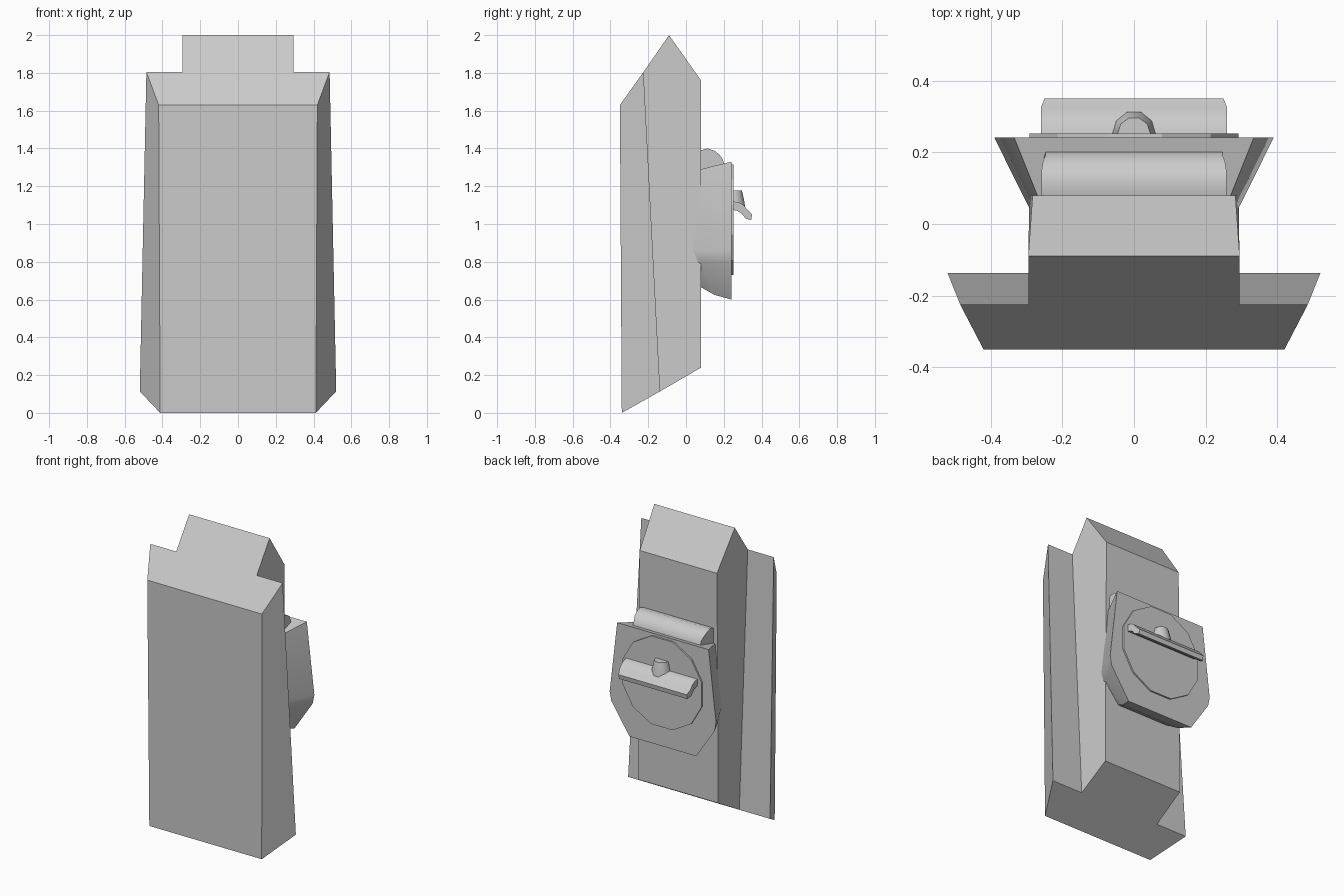
import bpy, bmesh, math
from mathutils import Vector

if "Cube" in bpy.data.objects:
    bpy.data.objects.remove(bpy.data.objects["Cube"])


def make(name, verts, faces, smooth=None):
    me = bpy.data.meshes.new(name)
    me.from_pydata([Vector(v) for v in verts], [], faces)
    bm = bmesh.new()
    bm.from_mesh(me)
    bmesh.ops.recalc_face_normals(bm, faces=bm.faces)
    bm.to_mesh(me)
    bm.free()
    if smooth:
        for p in me.polygons:
            p.use_smooth = True
        me.set_sharp_from_angle(angle=math.radians(smooth))
    ob = bpy.data.objects.new(name, me)
    bpy.context.collection.objects.link(ob)
    return ob


def loft(name, rings, smooth=None):
    """Skin equal-length rings of points and cap both ends."""
    n, m = len(rings[0]), len(rings)
    verts = [p for r in rings for p in r]
    faces = [(k*n + i, k*n + (i+1) % n, (k+1)*n + (i+1) % n, (k+1)*n + i)
             for k in range(m-1) for i in range(n)]
    faces += [tuple(range(n)), tuple(range((m-1)*n, m*n))]
    return make(name, verts, faces, smooth)


def circle(r, n, z=0.0, phase=0.0):
    a = [2*math.pi*(i+phase)/n for i in range(n)]
    return [(r*math.cos(t), r*math.sin(t), z) for t in a]


# Main body: flared front slab with a narrower spine behind it
half = [(.42, -.35, 1.63), (.485, -.225, 1.805), (.295, -.225, 1.805),
        (.295, -.09, 2.0), (.283, .08, 1.76),
        (.412, -.34, 0), (.52, -.137, .114), (.295, -.137, .114), (.292, .08, .24)]
n = len(half)
verts = half + [(-x, y, z) for x, y, z in half]
faces = [(0, 5, 5+n, n)]                                   # front
faces.append((0, 1, 2, 3, 3+n, 2+n, 1+n, n))               # front slope of top
faces.append((3, 4, 4+n, 3+n))                             # rear slope of top
faces.append((4, 8, 8+n, 4+n))                             # back
faces.append((5, 6, 7, 8, 8+n, 7+n, 6+n, 5+n))             # underside
for s in (0, n):
    faces += [tuple(i+s for i in f) for f in
              ((0, 5, 6, 1), (1, 6, 7, 2), (2, 7, 8, 4, 3))]
make("body", verts, faces)

# Rear housing: faceted box widening towards the back
stations = [  # y, top x, top z, mid x, bottom x, bottom z
    (.035, .252, 1.28, .287, .17, .70),
    (.08, .27, 1.29, .31, .19, .665),
    (.15, .298, 1.308, .345, .215, .625),
    (.242, .335, 1.33, .39, .245, .60)]
rings = []
for y, xt, zt, xm, xb, zb in stations:
    right = [(xt, y, zt), (xm, y, .86), (xm - .012, y, .80), (xb, y, zb)]
    rings.append(right + [(-a, b, c) for a, b, c in reversed(right)])
loft("rear_housing", rings, 25)

# Round plate on the back of the housing
loft("round_plate", [[(x, y, z + 1.023) for x, z, _ in circle(.302, 12, 0, .5)]
                     for y in (.235, .252)] and
     [[(x, y, z + 1.023) for x, z, _ in circle(.302, 12, 0, .5)]
      for y in (.235, .252)])

# Roll on top of the housing, ends trimmed at the rear edge
roll = [(.07, 1.26), (.07, 1.388), (.115, 1.40), (.15, 1.388),
        (.175, 1.37), (.193, 1.345), (.205, 1.31), (.205, 1.28)]
trim = [.258, .258, .258, .258, .254, .247, .247, .247]
loft("top_roll", [[(s*x, y, z) for x, (y, z) in zip(trim, roll)]
                  for s in (-1, 1)], 40)

# Curved grip bar
grip = [(.245, 1.12), (.28, 1.115), (.305, 1.10), (.325, 1.075), (.35, 1.05),
        (.345, 1.02), (.315, 1.03), (.295, 1.055), (.27, 1.07), (.245, 1.075)]
loft("handle_grip", [[(s*(.25 if y > .34 else .26), y, z) for y, z in grip]
                     for s in (-1, 1)], 40)

# Tapered stud above the grip
loft("handle_stud", [[(x, y + .252, z) for x, y, z in circle(r, 10, z)]
                     for r, z in ((.064, 1.09), (.06, 1.12), (.046, 1.178))], 40)
